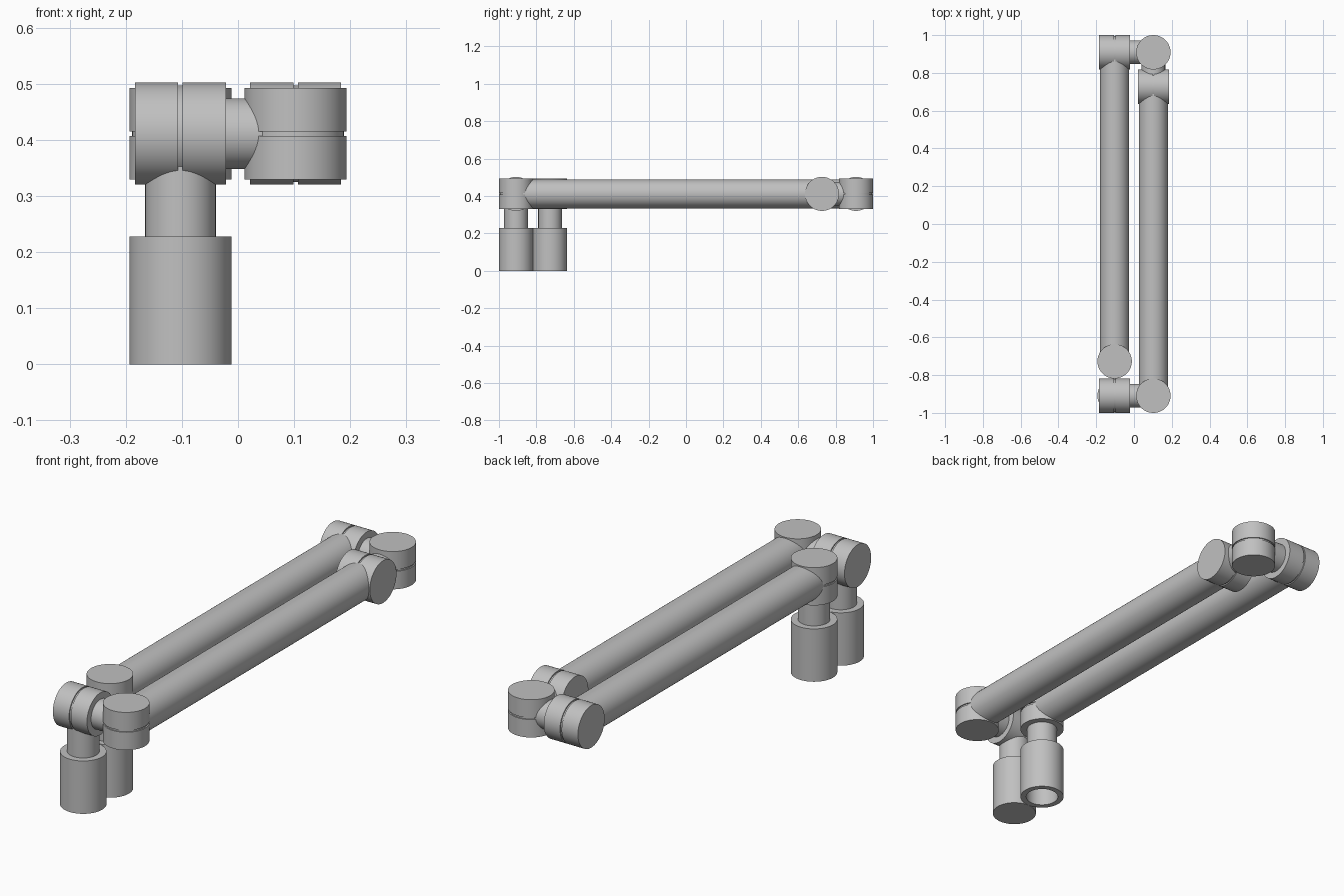
import bpy
import math
from mathutils import Vector

cube = bpy.data.objects.get("Cube")
if cube:
    bpy.data.objects.remove(cube, do_unlink=True)

# Single grey finish
grey = bpy.data.materials.new("matte grey")
grey.use_nodes = True
GREY = (0.53, 0.53, 0.53, 1)
grey.diffuse_color = GREY
grey.node_tree.nodes["Principled BSDF"].inputs["Base Color"].default_value = GREY

SIDES = 72
R = 0.091        # joint and socket radius
NECK = 0.063     # thin connecting pins
TUBE = 0.077     # long arm tubes
HALF = 0.0815    # half length of a joint drum
AXIS_Z = 0.411   # height of the arm centre line
X, Y, Z = Vector((1, 0, 0)), Vector((0, 1, 0)), Vector((0, 0, 1))


def lathe(name, profile, origin, axis):
    """Spin (radius, distance) pairs around an axis; zero radius closes the end."""
    verts, faces, rings = [], [], []
    turn = Z.rotation_difference(axis)
    for r, d in profile:
        count = SIDES if r > 0 else 1
        rings.append(range(len(verts), len(verts) + count))
        for i in range(count):
            a = math.tau * i / SIDES
            local = Vector((r * math.cos(a), r * math.sin(a), d))
            verts.append(origin + turn @ local)
    for low, high in zip(rings, rings[1:]):
        for i in range(SIDES):
            j = (i + 1) % SIDES
            a, b = low[i % len(low)], low[j % len(low)]
            c, d = high[j % len(high)], high[i % len(high)]
            faces.append(list(dict.fromkeys((a, b, c, d))))
    mesh = bpy.data.meshes.new(name)
    mesh.from_pydata(verts, [], faces)
    mesh.materials.append(grey)
    obj = bpy.data.objects.new(name, mesh)
    bpy.context.collection.objects.link(obj)
    bpy.ops.object.select_all(action="DESELECT")
    obj.select_set(True)
    bpy.context.view_layer.objects.active = obj
    bpy.ops.object.shade_smooth_by_angle(angle=math.radians(30))
    return obj


def rod(name, start, end, radius):
    span = end - start
    n = span.length
    lathe(name, [(0, 0), (radius, 0), (radius, n), (0, n)], start, span.normalized())


def drum(name, centre, axis):
    """Two half drums parted by a shallow groove."""
    gap, inner = 0.004, R - 0.005
    lathe(name, [(0, -HALF), (R, -HALF), (R, -gap), (inner, -gap),
                 (inner, gap), (R, gap), (R, HALF), (0, HALF)], centre, axis)


# Joint centres
side = 0.1025
front_pivot = Vector((-side, -0.909, AXIS_Z))
front_elbow = Vector((side, -0.909, AXIS_Z))
second_pivot = Vector((-side, -0.727, AXIS_Z))
rear_pivot = Vector((-side, 0.909, AXIS_Z))
rear_elbow = Vector((side, 0.909, AXIS_Z))
rear_hinge = Vector((side, 0.727, AXIS_Z))

# Joints
for name, centre, axis in (
        ("front_pivot_joint", front_pivot, X), ("front_elbow_joint", front_elbow, Z),
        ("second_pivot_joint", second_pivot, Z), ("rear_pivot_joint", rear_pivot, X),
        ("rear_elbow_joint", rear_elbow, Z), ("rear_hinge_joint", rear_hinge, X)):
    drum(name, centre, axis)

# Long arm tubes
rod("lower_arm_tube", second_pivot, rear_pivot, TUBE)
rod("upper_arm_tube", front_elbow, rear_hinge, TUBE)

# Short pins between neighbouring joints
rod("front_pin", front_pivot, front_elbow, NECK)
rod("rear_pin", rear_pivot, rear_elbow, NECK)
rod("hinge_pin", rear_hinge, rear_elbow, NECK)

# Solid front foot and hollow second foot, each with a neck up to its joint
top = 0.228
for name, pivot, bore in (("front", front_pivot, []),
                          ("second", second_pivot, [(NECK + 0.004, 0.16), (NECK + 0.004, 0)])):
    base = Vector((pivot.x, pivot.y, 0))
    lathe(name + "_foot", [(0, 0.16 if bore else 0)] + bore +
          [(R, 0), (R, top), (0, top)], base, Z)
    rod(name + "_neck", base + Z * (top - 0.01), pivot, NECK)
